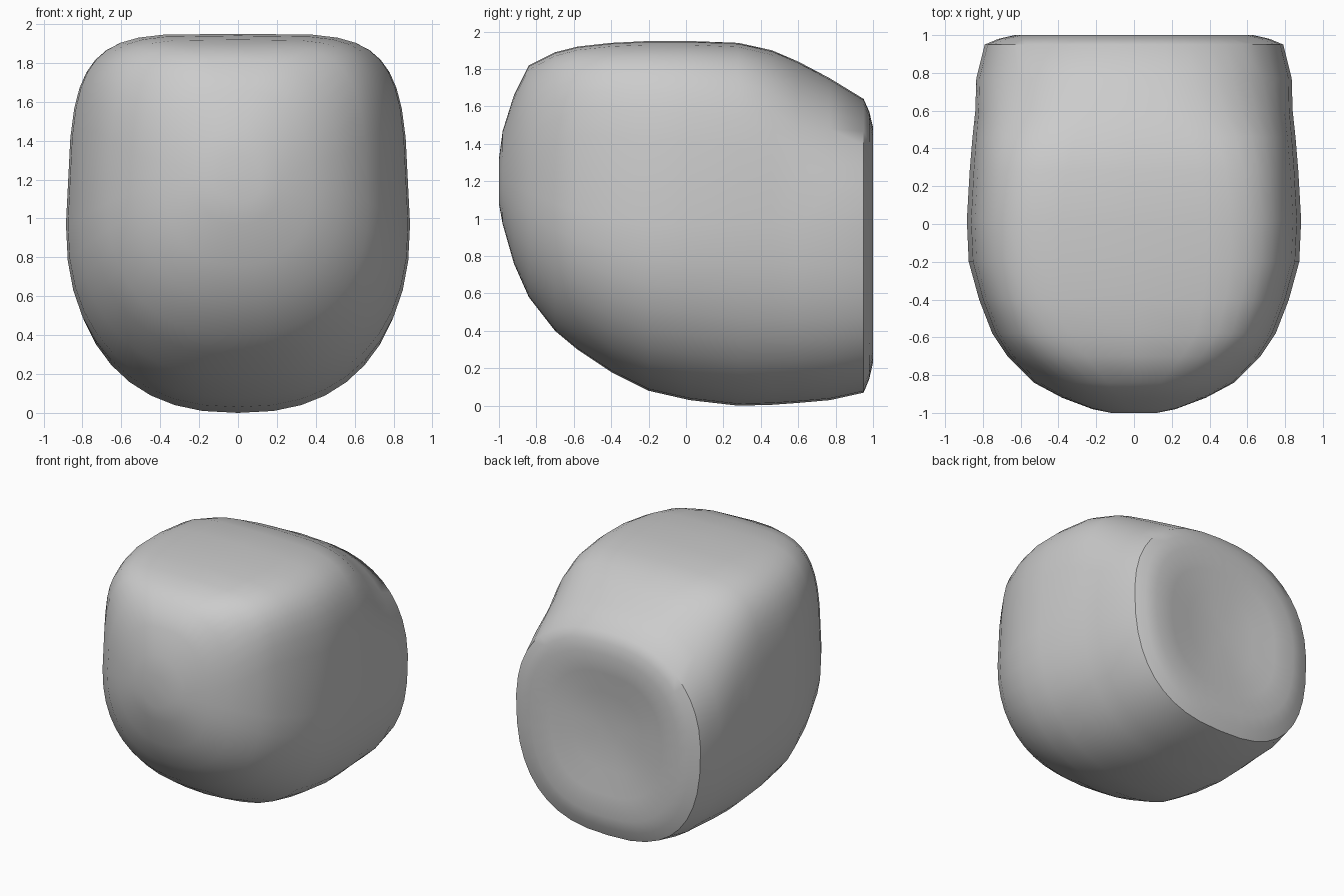
import bpy, bmesh, math

cube = bpy.data.objects.get("Cube")
if cube:
    bpy.data.objects.remove(cube, do_unlink=True)

SEGMENTS = 40
TAPER = .045

# Cross-sections, front to back: y, half width, bottom, widest height, top, squareness of the upper half
SECTIONS = [
    (-1.0, .12, 1.08, 1.2, 1.32, 2),
    (-.98, .22, .97, 1.2, 1.47, 2.2),
    (-.92, .38, .76, 1.18, 1.66, 2.5),
    (-.84, .53, .58, 1.14, 1.82, 2.9),
    (-.7, .67, .4, 1.08, 1.89, 4),
    (-.58, .75, .3, 1.04, 1.92, 4.8),
    (-.4, .82, .18, 1, 1.94, 4.9),
    (-.2, .875, .08, .97, 1.95, 4.8),
    (.02, .885, .03, .97, 1.95, 4.7),
    (.28, .87, 0, .97, 1.94, 4.4),
    (.46, .855, .005, .97, 1.9, 3.8),
    (.6, .84, .015, .97, 1.84, 3),
    (.77, .835, .03, .97, 1.75, 2.5),
    (.95, .79, .07, .95, 1.64, 2.4),
]

# Back face: scale of each ring inside the rim, and its y
BACK_RINGS = [(.91, .98), (.8, 1), (.6, .985), (.38, .96), (.14, .945)]


def power(value, squareness):
    return math.copysign(abs(value) ** (2 / squareness), value)


def outline(y, width, low, mid, high, squareness):
    """Rounded section: boxy and tapering above its widest height, rounder below."""
    lower_squareness = 2.3 + .3 * max(y, 0)
    points = []
    for i in range(SEGMENTS):
        angle = math.tau * i / SEGMENTS
        c, s = math.cos(angle), math.sin(angle)
        n = squareness if s > 0 else lower_squareness
        height = high - mid if s > 0 else mid - low
        rise = power(s, n)
        x = width * power(c, n) * (1 - TAPER * max(rise, 0))
        points.append((x, y, mid + height * rise))
    return points


def bridge(bm, a, b):
    for i in range(SEGMENTS):
        j = (i + 1) % SEGMENTS
        bm.faces.new((a[i], a[j], b[j], b[i]))


bm = bmesh.new()
rings = [[bm.verts.new(p) for p in outline(*row)] for row in SECTIONS]

# Back face: soft lip around a shallow dish
rim = [v.co.copy() for v in rings[-1]]
centre_z = sum(p.z for p in rim) / SEGMENTS
for scale, y in BACK_RINGS:
    rings.append([bm.verts.new((p.x * scale, y, centre_z + (p.z - centre_z) * scale))
                  for p in rim])

for a, b in zip(rings, rings[1:]):
    bridge(bm, a, b)
bm.faces.new(rings[0])
bm.faces.new(rings[-1])
bmesh.ops.recalc_face_normals(bm, faces=bm.faces)

mesh = bpy.data.meshes.new("rounded_shell")
bm.to_mesh(mesh)
bm.free()
shell = bpy.data.objects.new("rounded_shell", mesh)
bpy.context.collection.objects.link(shell)

# Plain grey surface
grey = bpy.data.materials.new("light_grey")
grey.use_nodes = True
grey.diffuse_color = (.6, .6, .6, 1)
grey.node_tree.nodes["Principled BSDF"].inputs["Base Color"].default_value = (.6, .6, .6, 1)
mesh.materials.append(grey)

bpy.ops.object.select_all(action="DESELECT")
shell.select_set(True)
bpy.context.view_layer.objects.active = shell
bpy.ops.object.shade_smooth_by_angle(angle=math.radians(40))
